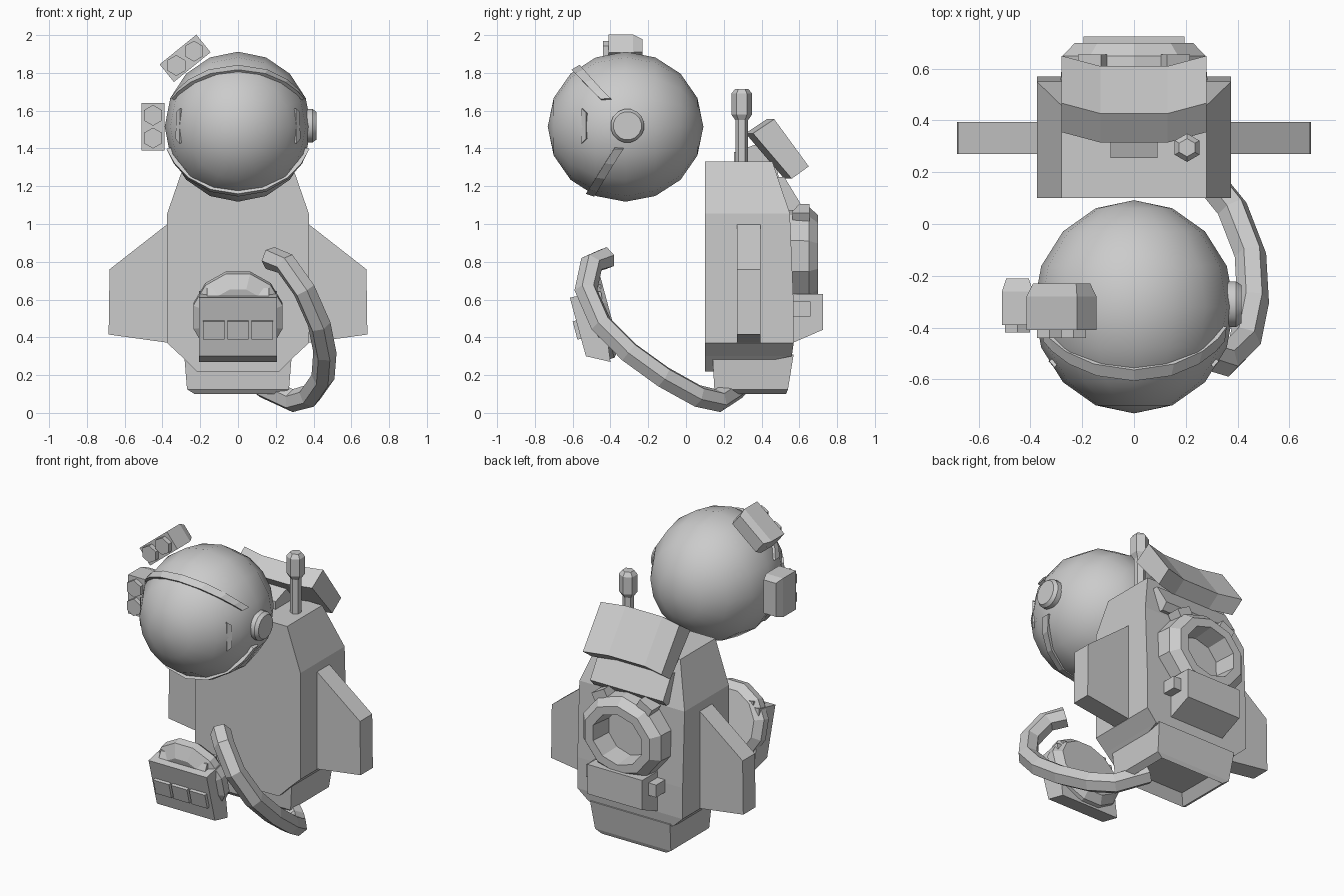
import bpy, bmesh, math
from mathutils import Vector, Matrix

cube = bpy.data.objects.get("Cube")
if cube:
    bpy.data.objects.remove(cube, do_unlink=True)

grey = bpy.data.materials.new("light grey")
grey.use_nodes = True
tone = (0.6, 0.6, 0.6, 1)
grey.diffuse_color = tone
grey.node_tree.nodes["Principled BSDF"].inputs["Base Color"].default_value = tone


def finish(name, bm, smooth=None):
    bmesh.ops.recalc_face_normals(bm, faces=bm.faces)
    mesh = bpy.data.meshes.new(name)
    bm.to_mesh(mesh)
    bm.free()
    mesh.materials.append(grey)
    ob = bpy.data.objects.new(name, mesh)
    bpy.context.collection.objects.link(ob)
    if smooth:
        bpy.ops.object.select_all(action='DESELECT')
        ob.select_set(True)
        bpy.context.view_layer.objects.active = ob
        bpy.ops.object.shade_smooth_by_angle(angle=math.radians(smooth))
    return ob


def loft(name, rings, capped=True, closed=False, smooth=None):
    """Skin a list of equal point rings."""
    bm = bmesh.new()
    rows = [[bm.verts.new(p) for p in ring] for ring in rings]
    pairs = list(zip(rows, rows[1:])) + ([(rows[-1], rows[0])] if closed else [])
    for a, b in pairs:
        for i in range(len(a)):
            j = (i + 1) % len(a)
            bm.faces.new((a[i], a[j], b[j], b[i]))
    if capped and not closed:
        bm.faces.new(rows[0])
        bm.faces.new(rows[-1])
    return finish(name, bm, smooth)


def stack(name, levels):
    """Rectangles (z, half width, front y, back y) skinned upwards."""
    return loft(name, [[(-w, f, z), (w, f, z), (w, b, z), (-w, b, z)]
                       for z, w, f, b in levels])


def extrude(name, outline, axis, lo, hi):
    """Extrude a yz outline along x, or an xz outline along y."""
    place = (lambda u, v, d: (d, u, v)) if axis == 'x' else (lambda u, v, d: (u, d, v))
    return loft(name, [[place(u, v, d) for u, v in outline] for d in (lo, hi)])


def lathe(name, profile, sides, centre, axis, scale=(1, 1, 1), closed=False, tilt=0, smooth=None):
    """Revolve (radius, distance) pairs around an axis through centre."""
    turn = Vector((0, 0, 1)).rotation_difference(Vector(axis)).to_matrix()
    turn = Matrix.Rotation(tilt, 3, 'X') @ turn
    rings = []
    for r, d in profile:
        ring = []
        for i in range(sides):
            a = math.tau * (i + 0.5) / sides
            p = turn @ Vector((r * math.cos(a), r * math.sin(a), d))
            ring.append(Vector(centre) + Vector([p[k] * scale[k] for k in range(3)]))
        rings.append(ring)
    return loft(name, rings, closed=closed, smooth=smooth)


def box(name, centre, size, rot=0, axis='Y'):
    bm = bmesh.new()
    bmesh.ops.create_cube(bm, size=1, matrix=Matrix.Translation(centre)
                          @ Matrix.Rotation(rot, 4, axis) @ Matrix.Diagonal((*size, 1)))
    return finish(name, bm)


# Helmet, with its poles at the front and back
C = Vector((0, -0.32, 1.515))
R = Vector((0.388, 0.412, 0.397))
bm = bmesh.new()
bmesh.ops.create_uvsphere(bm, u_segments=16, v_segments=8, radius=1,
                          matrix=Matrix.Translation(C) @ Matrix.Diagonal((*R, 1))
                          @ Matrix.Rotation(math.pi / 2, 4, 'X'))
finish("helmet", bm, 60)


def on_helmet(p, k=1.0):
    d = Vector([(p[i] - C[i]) / R[i] for i in range(3)]).normalized() * k
    return C + Vector([d[i] * R[i] for i in range(3)])


# Visor brims above and below the face
for name, side, mid, back in (("visor_brim", (.37, -.46, 1.67), (0, -.6, 1.81), .06),
                              ("visor_lower_brim", (.37, -.38, 1.4), (0, -.53, 1.16), .05)):
    rings = []
    for i in range(-4, 5):
        t = abs(i) / 4
        p = Vector(mid).lerp(Vector(side), t ** 1.5)
        p.x = side[0] * math.sin(i / 4 * math.pi / 2)
        rings.append([on_helmet(p, .97), on_helmet(p, 1.03),
                      on_helmet(p + Vector((0, back, 0)), 1.015),
                      on_helmet(p + Vector((0, back, 0)), .95)])
    loft(name, rings)

# Notched visor hinges at the temples
for s in (-1, 1):
    loft("visor_hinge", [[on_helmet((s * .33, y, z), k) for y, z in
                          ((-.57, 1.62), (-.53, 1.59), (-.53, 1.45), (-.57, 1.42))]
                         for k in (.95, 1.005)])

# Earpiece on the left
lathe("earpiece", [(.09, 0), (.09, .04), (.075, .06)], 16, (.355, -.31, 1.52), (1, 0, 0), smooth=30)


# Twin lamps: chamfered housing with two hexagonal lenses
def lamp(name, centre, rot, front):
    turn = Matrix.Rotation(rot, 3, 'Y')
    rings = []
    for y, k in ((front, 1), (front + .13, 1), (front + .18, .72)):
        rings.append([turn @ Vector((x * .06 * k, 0, z * .125 * (k + 1) / 2))
                      + Vector((centre[0], y, centre[1]))
                      for x, z in ((-1, -1), (1, -1), (1, 1), (-1, 1))])
    loft(name, rings)
    for d in (-.06, .06):
        p = turn @ Vector((0, 0, d)) + Vector((centre[0], front, centre[1]))
        lathe(name + "_lens", [(.055, -.01), (.055, .03)], 6, p, (0, -1, 0))


lamp("side_lamp", (-.45, 1.515), 0, -.39)
lamp("top_lamp", (-.28, 1.877), math.radians(51), -.41)

# Backpack shell and foot
stack("backpack", [(.22, .22, .1, .15), (.3, .3, .1, .56), (.37, .375, .1, .57), (.57, .375, .1, .57),
                   (1.055, .375, .1, .55), (1.33, .28, .1, .458)])
foot = stack("backpack_foot", [(.1, .23, .17, .53), (.125, .27, .15, .54), (.31, .285, .14, .57)])
bm = bmesh.new()
bm.from_mesh(foot.data)
bm.faces.ensure_lookup_table()
bottom = min(bm.faces, key=lambda f: f.calc_center_median().z)
bmesh.ops.inset_region(bm, faces=[bottom], thickness=.06)
bmesh.ops.translate(bm, verts=bottom.verts, vec=(0, 0, .06))
bm.to_mesh(foot.data)
bm.free()

# Side fins
for s in (-1, 1):
    extrude("fin", [(s * x, z) for x, z in ((.36, 1.01), (.68, .76), (.685, .415), (.36, .37))],
            'y', .27, .395)

# Antenna
lathe("antenna_rod", [(.034, 1.3), (.034, 1.58)], 6, (.205, .295, 0), (0, 0, 1))
lathe("antenna_tip", [(.034, 1.55), (.055, 1.58), (.055, 1.69), (.035, 1.715)], 6,
      (.205, .295, 0), (0, 0, 1))

# Bent flap on top, the lip under it and its support
loft("top_flap", [[(x, y + dy, z) for y, z in ((.345, 1.48), (.457, 1.555), (.64, 1.305), (.55, 1.24))]
                  for x, dy in ((-.28, .01), (-.13, -.03), (.13, -.03), (.28, .01))])
extrude("flap_lip", [(.44, 1.25), (.52, 1.25), (.605, 1.11), (.57, 1.07), (.48, 1.08)], 'x', -.26, .26)
extrude("flap_support", [(.255, 1.32), (.255, 1.38), (.45, 1.45), (.5, 1.2)], 'x', -.09, .09)

# Rear ring, pouch and clips
lathe("rear_ring", [(.3, .54), (.29, .65), (.24, .70), (.18, .70), (.165, .56)], 10,
      (0, 0, .83), (0, 1, 0), scale=(1, 1, .9), closed=True)
extrude("rear_pouch", [(.54, .36), (.725, .44), (.725, .63), (.54, .63)], 'x', -.195, .195)
for s in (-1, 1):
    box("ring_clip", (s * .21, .61, .55), (.08, .1, .08))
    box("ring_bracket", (s * .16, .61, 1.06), (.1, .09, .05), s * .5)

# Chest unit: tilted disc, box, lid strip and three buttons
lean = math.radians(15)
lathe("chest_disc", [(.2, -.06), (.245, -.02), (.245, .03), (.17, .08)], 12,
      (0, -.46, .515), (0, -1, 0), tilt=lean)
extrude("chest_box", [(-.615, .61), (-.53, .3), (-.4, .27), (-.45, .645)], 'x', -.207, .207)
extrude("chest_lid", [(-.57, .62), (-.55, .66), (-.45, .68), (-.45, .6)], 'x', -.165, .165)
for i in (-1, 0, 1):
    box("chest_button", (i * .128, -.573, .44), (.112, .03, .1), lean, 'X')

# Air hose, swept with a hexagonal section
path = [Vector(p) for p in ((.17, -.42, .82), (.25, -.5, .79), (.35, -.53, .65), (.43, -.45, .47),
                            (.46, -.3, .32), (.45, -.12, .19), (.38, .06, .09), (.29, .17, .065),
                            (.13, .28, .14))]
rings = []
side = Vector((1, 0, 0))
for i, p in enumerate(path):
    t = (path[min(i + 1, len(path) - 1)] - path[max(i - 1, 0)]).normalized()
    side = (side - t * side.dot(t)).normalized()
    up = t.cross(side)
    rings.append([p + .062 * (side * math.cos(a) + up * math.sin(a))
                  for a in (math.tau * k / 6 for k in range(6))])
loft("air_hose", rings)
